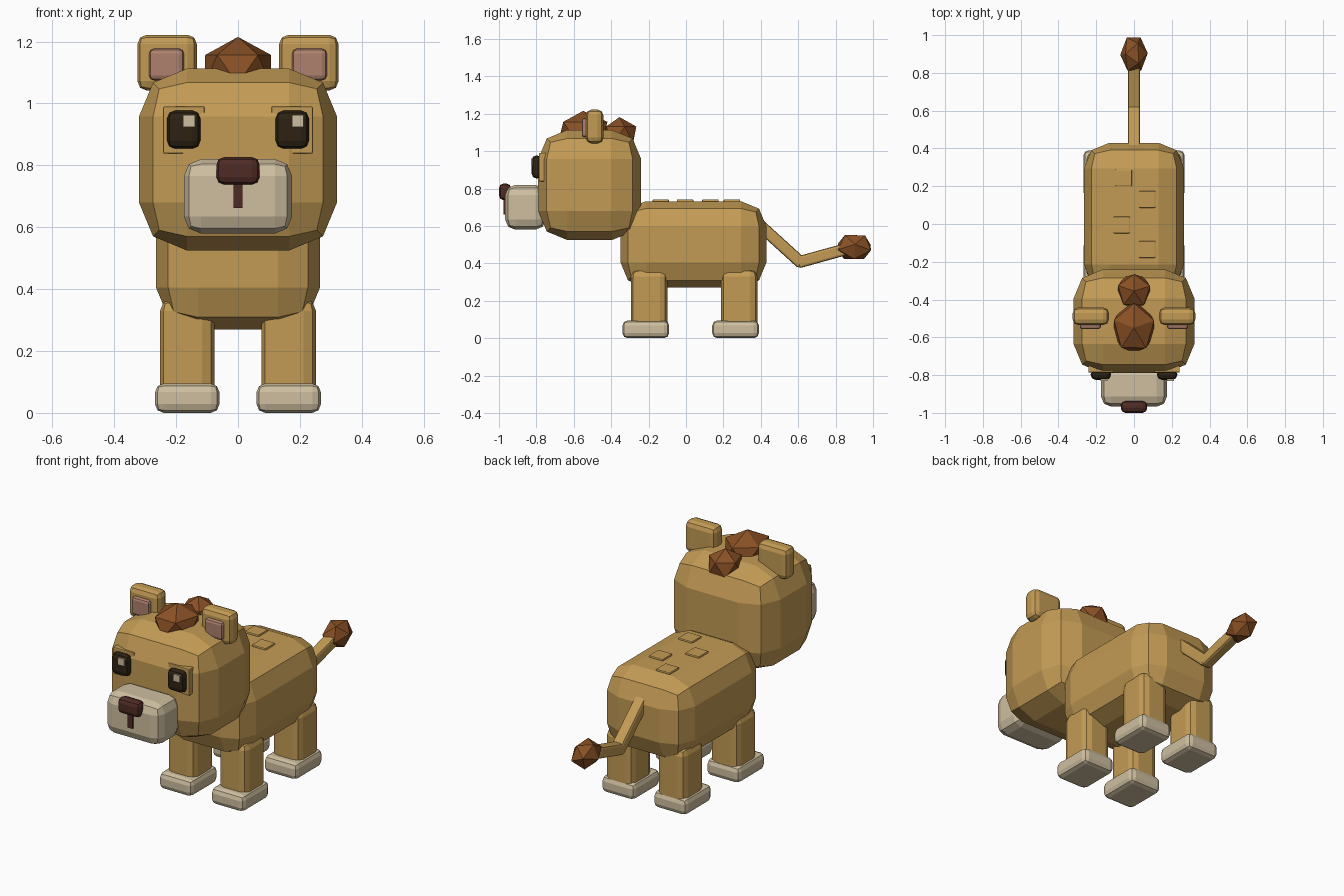
import bpy
import bmesh
from mathutils import Vector, Euler

old = bpy.data.objects.get("Cube")
if old:
    bpy.data.objects.remove(old, do_unlink=True)


def material(name, rgb):
    m = bpy.data.materials.new(name)
    m.use_nodes = True
    m.diffuse_color = (*rgb, 1)
    m.node_tree.nodes["Principled BSDF"].inputs["Base Color"].default_value = (*rgb, 1)
    return m


TAN = material("tan_fur", (0.55, 0.33, 0.09))
CREAM = material("cream_fur", (0.62, 0.52, 0.35))
RUST = material("rust_hair", (0.25, 0.08, 0.018))
PINK = material("ear_pink", (0.43, 0.22, 0.155))
NOSE = material("nose_brown", (0.08, 0.024, 0.018))
DARK = material("eye_dark", (0.026, 0.016, 0.006))


def finish(name, bm, mat):
    mesh = bpy.data.meshes.new(name)
    bm.to_mesh(mesh)
    bm.free()
    mesh.materials.append(mat)
    obj = bpy.data.objects.new(name, mesh)
    bpy.context.collection.objects.link(obj)
    return obj


def block(name, mat, x, y, z, bevel=0.0):
    """Box spanning the given ranges, with rounded low-poly edges."""
    spans = (x, y, z)
    size = [b - a for a, b in spans]
    bm = bmesh.new()
    bmesh.ops.create_cube(bm, size=1)
    bmesh.ops.scale(bm, vec=size, verts=bm.verts)
    if bevel:
        bmesh.ops.bevel(bm, geom=bm.edges[:], offset=bevel, offset_type='OFFSET',
                        segments=2, profile=0.5, affect='EDGES', clamp_overlap=True)
    obj = finish(name, bm, mat)
    obj.location = [(a + b) / 2 for a, b in spans]
    return obj


def tuft(name, centre, radii, turn):
    """Faceted lump of hair."""
    bm = bmesh.new()
    bmesh.ops.create_icosphere(bm, subdivisions=1, radius=1)
    bmesh.ops.rotate(bm, verts=bm.verts, matrix=Euler(turn).to_matrix())
    bmesh.ops.scale(bm, vec=radii, verts=bm.verts)
    finish(name, bm, RUST).location = centre


def limb(name, start, end, width):
    """Square rod between two points."""
    start, end = Vector(start), Vector(end)
    half, length = width / 2, (end - start).length
    obj = block(name, TAN, (-half, half), (-half, half), (-length / 2, length / 2), 0.012)
    obj.rotation_euler = (end - start).to_track_quat('Z', 'X').to_euler()
    obj.location = (start + end) / 2


# Body and back patches
block("body", TAN, (-0.265, 0.265), (-0.35, 0.43), (0.27, 0.732), 0.135)
for i, (px, py) in enumerate([(-0.055, 0.245), (0.07, 0.13), (-0.065, -0.005), (0.07, -0.135)]):
    block(f"back_patch_{i + 1}", TAN, (px - 0.044, px + 0.044), (py - 0.044, py + 0.044),
          (0.71, 0.742), 0.005)

# Head, muzzle and nose
block("head", TAN, (-0.32, 0.32), (-0.79, -0.24), (0.525, 1.113), 0.155)
block("muzzle", CREAM, (-0.175, 0.175), (-0.967, -0.75), (0.58, 0.82), 0.055)
block("nose", NOSE, (-0.07, 0.07), (-1.0, -0.935), (0.738, 0.827), 0.025)
block("mouth_line", NOSE, (-0.015, 0.015), (-0.976, -0.95), (0.662, 0.76))


def mirrored(side, a, b):
    return tuple(sorted((side * a, side * b)))


for label, s in (("left", 1), ("right", -1)):
    # Ears
    block(f"{label}_ear", TAN, mirrored(s, 0.133, 0.325), (-0.535, -0.442), (1.042, 1.222), 0.03)
    block(f"{label}_inner_ear", PINK, mirrored(s, 0.175, 0.287), (-0.557, -0.51),
          (1.075, 1.177), 0.015)
    # Eyes with raised lids
    block(f"{label}_eyelid", TAN, mirrored(s, 0.108, 0.242), (-0.786, -0.74), (0.838, 0.99), 0.004)
    block(f"{label}_eye", DARK, mirrored(s, 0.122, 0.229), (-0.825, -0.77), (0.854, 0.977), 0.025)
    gx = s * 0.1755 + 0.0175
    block(f"{label}_eye_glint", CREAM, (gx - 0.019, gx + 0.019), (-0.83, -0.815), (0.924, 0.962))
    # Legs and paws
    for end, cy in (("front", -0.215), ("back", 0.265)):
        leg_y = cy + (0.018 if end == "front" else 0.02)
        block(f"{end}_{label}_leg", TAN, mirrored(s, 0.076, 0.252),
              (leg_y - 0.097, leg_y + 0.097), (0.02, 0.37), 0.04)
        block(f"{end}_{label}_paw", CREAM, mirrored(s, 0.06, 0.268),
              (cy - 0.125, cy + 0.125), (0, 0.095), 0.028)

# Hair on the crown
tuft("front_hair_tuft", (0, -0.55, 1.11), (0.125, 0.145, 0.105), (0, 0, 0.3))
tuft("back_hair_tuft", (0, -0.355, 1.09), (0.1, 0.1, 0.092), (0, 0, 0.3))

# Tail
limb("tail_base", (0, 0.36, 0.635), (0, 0.622, 0.397), 0.064)
limb("tail_end", (0, 0.595, 0.404), (0, 0.87, 0.48), 0.064)
tuft("tail_tuft", (0, 0.9, 0.487), (0.074, 0.103, 0.08), (0.6, 0.2, 0.3))
